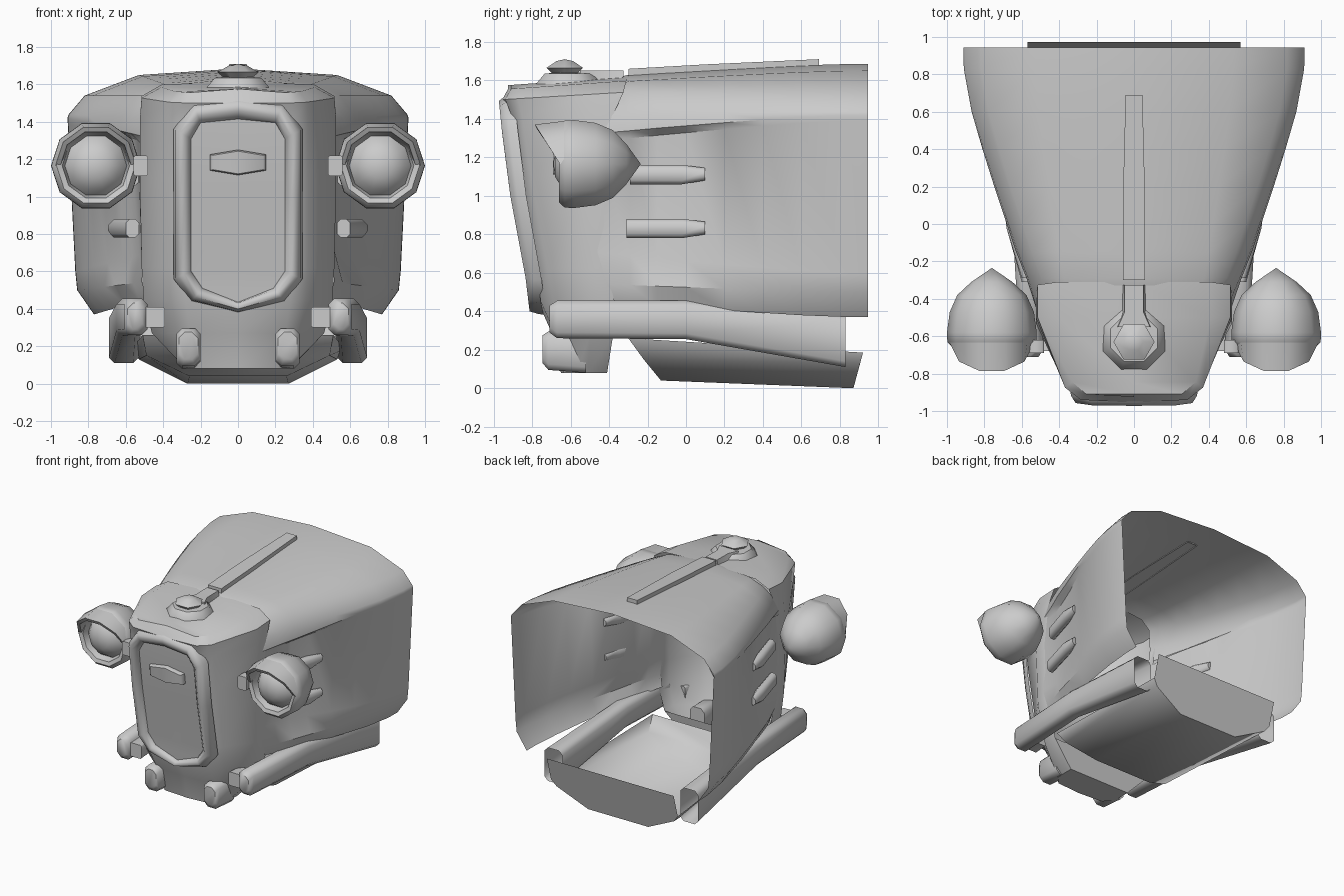
import bpy, bmesh, math

if "Cube" in bpy.data.objects:
    bpy.data.objects.remove(bpy.data.objects["Cube"])


def loft(name, rings, closed=False, caps=(), mirror=False, angle=35):
    """Skin a list of point rings; caps = ring indices to fill."""
    bm = bmesh.new()
    vs = [[bm.verts.new(p) for p in r] for r in rings]
    n = len(rings[0])
    for a, b in zip(vs, vs[1:]):
        for i in range(n if closed else n - 1):
            j = (i + 1) % n
            bm.faces.new((a[i], a[j], b[j], b[i]))
    for c in caps:
        bm.faces.new(vs[c])
    bmesh.ops.remove_doubles(bm, verts=bm.verts, dist=0.0005)
    bmesh.ops.recalc_face_normals(bm, faces=bm.faces)
    me = bpy.data.meshes.new(name)
    bm.to_mesh(me)
    bm.free()
    ob = bpy.data.objects.new(name, me)
    bpy.context.collection.objects.link(ob)
    bpy.ops.object.select_all(action='DESELECT')
    ob.select_set(True)
    bpy.context.view_layer.objects.active = ob
    bpy.ops.object.shade_smooth_by_angle(angle=math.radians(angle))
    if mirror:
        ob.modifiers.new("mirror", 'MIRROR')
    return ob


def both(half):
    """Mirror a half outline that starts on x = 0 into a full one."""
    return [(-x, y, z) for x, y, z in reversed(half[1:])] + list(half)


def lerp(a, b, t):
    return a + (b - a) * t


def table(v, pts):
    for (a, p), (b, q) in zip(pts, pts[1:]):
        if v <= b:
            return lerp(p, q, max(0, (v - a) / (b - a)))
    return pts[-1][1]


def front(z):
    """Front profile of the nose."""
    return table(z, [(.08, -.65), (.28, -.73), (.4, -.81), (.65, -.84), (1.1, -.93), (1.5, -.97)])


def bar(name, sections, c=.03, caps=(0,), mirror=True):
    """Chamfered bar along y from (y, x0, x1, z0, z1) sections."""
    rings = []
    for y, a, b, d, e in sections:
        rings.append([(a + c, y, d), (b - c, y, d), (b, y, d + c), (b, y, e - c),
                      (b - c, y, e), (a + c, y, e), (a, y, e - c), (a, y, d + c)])
    return loft(name, rings, True, caps, mirror, angle=50)


def lathe(name, prof, centre, axis, seg, mirror=False, spin=0):
    """Revolve (radius, position) profile about the y or z axis."""
    rings = []
    for r, h in prof:
        ring = []
        for i in range(seg):
            a = 2 * math.pi * (i + spin) / seg
            u, v = r * math.cos(a), r * math.sin(a)
            ring.append((centre[0] + u, h, centre[2] + v) if axis == 'y'
                        else (centre[0] + u, centre[1] + v, h))
        rings.append(ring)
    return loft(name, rings, True, (), mirror, angle=45)


# hood: open shell widening to the rear, with recessed side panels
F = [(0, 1.625), (.36, 1.59), (.46, 1.54), (.53, 1.42), (.54, 1.33), (.54, 1.29),
     (.535, .70), (.53, .54), (.50, .45)]
R = [(0, 1.685), (.53, 1.65), (.82, 1.54), (.905, 1.44), (.912, 1.42), (.91, 1.39),
     (.87, .6), (.86, .5), (.77, .37)]
rings = []
for y, w, dip in [(-.33, .52, 0), (-.29, .575, .04), (-.15, .63, .05), (0, .68, .045),
                  (.2, .747, .025), (.4, .81, .012), (.6, .868, .005), (.83, .91, 0), (.945, .912, 0)]:
    t = (w - .54) / .372
    half = []
    for i, ((a, b), (c, d)) in enumerate(zip(F, R)):
        yy = y - ([0, 0, .02, .09, .12, .13, .13, .08, .06][i] if y == -.33 else 0)
        half.append((lerp(a, c, t) - (dip if i in (5, 6) else 0), yy, lerp(b, d, t)))
    rings.append(both(half))
loft("hood", rings)

# nose shell: plan outlines stacked upward, closed at the chin and the roof
rings = []
levels = [(.08, -.65, .25, .28, -.41, 0), (.27, -.69, .30, .46, -.38, 0),
          (.45, -.77, .33, .505, -.37, 0), (.62, -.80, .34, .515, -.42, 0),
          (1.1, -.885, .34, .525, -.43, 0), (1.40, -.93, .34, .525, -.38, .03),
          (1.50, -.955, .335, .515, -.325, .06), (1.555, -.925, .30, .41, -.31, .07)]
for z, f, wf, wr, yr, s in levels:
    d = .03 if .5 < z < 1.45 else 0
    plan = [(0, f + d), (wf * .85, f + max(d, .015)), (wf * 1.1, f + .08),
            (wr, min(-.50, yr - .1)), (wr, yr)]
    rings.append(both([(x, y, z + s * (y - f)) for x, y in plan]))
ridge = [(0, y, z + .02) for x, y, z in rings[-1]]
chin = [(0, y, z) for x, y, z in rings[0]]
loft("nose_shell", [chin] + rings + [ridge], angle=42)
loft("chin_back_plate", [[(-.28, -.41, .08), (.28, -.41, .08)], [(-.46, -.38, .27), (.46, -.38, .27)]])

# grille: raised rounded surround and the panel inside it
outer = [(0, 1.535), (.24, 1.50), (.345, 1.36), (.345, 1.0), (.345, .56), (.25, .44), (0, .38)]
inner = [(0, 1.415), (.2, 1.395), (.25, 1.31), (.25, 1.0), (.25, .6), (.19, .51), (0, .435)]


def grille_ring(t, off):
    half = [(lerp(a, c, t), front(lerp(b, d, t)) + off, lerp(b, d, t))
            for (a, b), (c, d) in zip(outer, inner)]
    return half + [(-x, y, z) for x, y, z in reversed(half[1:-1])]


loft("grille_surround", [grille_ring(t, o) for t, o in
     [(0, .08), (.1, .035), (.35, -.003), (.65, -.003), (.92, .018), (1, .045)]], True, angle=60)
edge = grille_ring(1, .04)
loft("grille_panel", [edge, [(0, y, z) for x, y, z in edge]], True)

# blank badge on the grille
hexa = [(-.15, 1.225), (0, 1.25), (.15, 1.225), (.15, 1.14), (0, 1.115), (-.15, 1.14)]
loft("grille_badge", [[(x * k, front(z) + o, lerp(1.18, z, k)) for x, z in hexa]
     for o, k in [(.05, 1), (.02, 1), (.005, .9)]], True, (2,), angle=50)

# filler cap on the nose, its neck and the hood spine
lathe("cap_base", [(.185, 1.55), (.18, 1.585), (.135, 1.635), (0, 1.645)], (0, -.61, 0), 'z', 8, spin=.5)
lathe("cap_knob", [(.07, 1.63), (.11, 1.665), (.05, 1.70), (0, 1.71)], (0, -.63, 0), 'z', 6)
loft("cap_neck", [both([(0, y, z), (w, y, z), (w + .015, y, z - .06)])
     for y, w, z in [(-.55, .085, 1.65), (-.47, .05, 1.65), (-.325, .05, 1.652)]], caps=(0, 2))
loft("hood_spine", [both([(0, y, z), (w, y, z), (w, y, z - .04)])
     for y, w, z in [(-.30, .06, 1.66), (.1, .06, 1.683), (.69, .045, 1.71)]], caps=(0, 2))

# headlights: ten-sided bowl with rim, domed lens, peaked visor and stalk
HX, HZ = .76, 1.165
lathe("headlight_bowl", [(0, -.235), (.11, -.31), (.185, -.38), (.225, -.47), (.24, -.58),
      (.238, -.63), (.21, -.66), (.18, -.65), (.165, -.59)], (HX, 0, HZ), 'y', 10, True)
lathe("headlight_lens", [(0, -.69), (.07, -.68), (.13, -.645), (.168, -.59)], (HX, 0, HZ), 'y', 10, True)
visor = []
for r, base, reach in [(.238, -.61, 0), (.216, -.655, .137), (.19, -.65, .13), (.17, -.60, 0)]:
    visor.append([(HX + r * math.cos(a), base - reach * math.sin(a), HZ + r * math.sin(a))
                  for a in [math.pi * i / 5 for i in range(6)]])
loft("headlight_visor", visor, mirror=True, angle=45)
bar("headlight_stalk", [(-.69, .48, .56, 1.11, 1.22), (-.62, .48, .56, 1.11, 1.22)], .01, (0, 1))

# side vents lying in the recessed panels
for name, z, y0 in [("upper_vent", 1.11, -.29), ("lower_vent", .83, -.31)]:
    bar(name, [(y0, .53, .60, z - .05, z + .05), (-.02, .61, .682, z - .05, z + .05),
               (.10, .65, .695, z - .03, z + .035)], .02, (0, 2))

# side rails, hollow at the rear, with brackets to the nose
bar("side_rail", [(-.71, .51, .59, .29, .43), (-.67, .485, .61, .26, .455),
                  (0, .52, .65, .255, .455), (.83, .53, .69, .11, .38)])
bar("rail_bracket", [(-.68, .39, .54, .30, .41), (-.56, .40, .54, .30, .41)], .01, (0, 1))

# bumper blocks under the nose
bar("bumper_block", [(-.745, .215, .315, .13, .275), (-.715, .20, .33, .095, .295),
                     (-.52, .20, .33, .08, .295)], .03, (0, 2))

# belly pan: open-topped tray with sloping front and a tall leaning rear plate
rear = [(0, .87, .0), (.27, .87, .0), (.53, .905, .13), (.57, .92, .185)]
nose = [(0, -.13, .04), (.26, -.13, .04), (.49, -.22, .15), (.51, -.30, .26)]
loft("belly_pan", [both(nose), both(rear)], caps=(0,), angle=60)
loft("belly_rear_plate", [both(rear + [(.57, .972, .37)])], caps=(0,))
